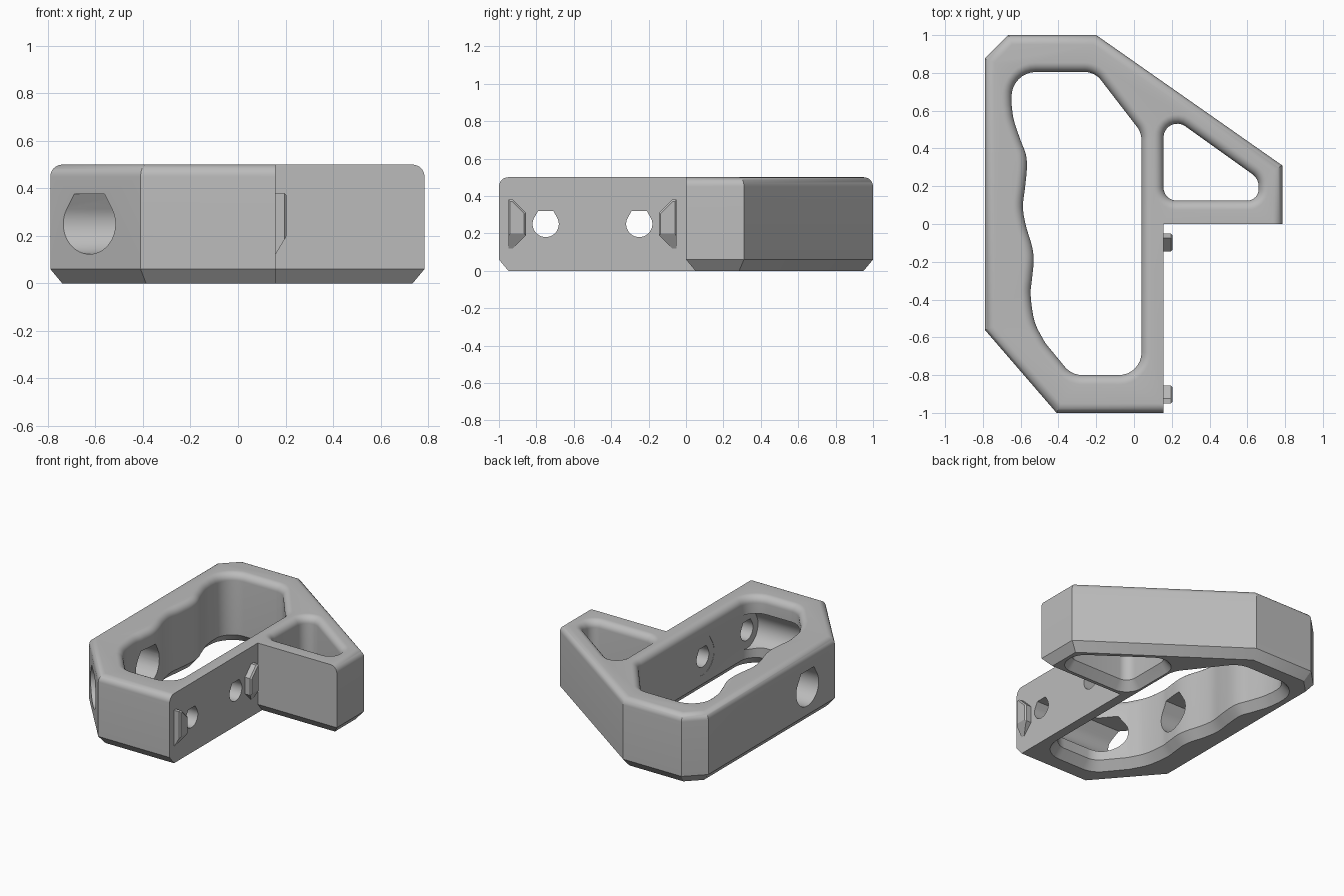
import bpy, bmesh, math
from mathutils import Vector, Matrix

if "Cube" in bpy.data.objects:
    bpy.data.objects.remove(bpy.data.objects["Cube"])

HEIGHT, ROUND, CHAMFER, CHAMFER_Z = 0.5, 0.05, 0.05, 0.06
WALL_X, BORE_Z = 0.157, 0.25

grey = bpy.data.materials.new("light_grey")
grey.use_nodes = True
grey.diffuse_color = (0.5, 0.5, 0.5, 1)
grey.node_tree.nodes["Principled BSDF"].inputs["Base Color"].default_value = (0.5, 0.5, 0.5, 1)


def rounded(corners, steps=8):
    """Counter-clockwise outline with a fillet at each (x, y, radius)."""
    out = []
    for i, (x, y, r) in enumerate(corners):
        c = Vector((x, y))
        if r == 0:
            out.append(c)
            continue
        d1 = (c - Vector(corners[i - 1][:2])).normalized()
        d2 = (Vector(corners[(i + 1) % len(corners)][:2]) - c).normalized()
        turn = math.atan2(d1.cross(d2), d1.dot(d2))
        start = c - d1 * r * math.tan(abs(turn) / 2)
        centre = start + Vector((-d1.y, d1.x)) * math.copysign(r, turn)
        for k in range(steps + 1):
            out.append(centre + Matrix.Rotation(turn * k / steps, 2) @ (start - centre))
    return out


def spline(points, steps=5):
    """Smooth curve through the points."""
    p = [Vector(q) for q in points]
    p = [2 * p[0] - p[1]] + p + [2 * p[-1] - p[-2]]
    out = []
    for a, b, c, d in zip(p, p[1:], p[2:], p[3:]):
        for k in range(steps):
            t = k / steps
            out.append(b + (c - a) * t / 2 + (2 * a - 5 * b + 4 * c - d) * t * t / 2
                       + (3 * b - a - 3 * c + d) * t ** 3 / 2)
    return out + [p[-2]]


def offset(outline, amount, weights=None):
    """Move every edge outward by amount times its weight."""
    n = len(outline)
    weights = weights or [1] * n
    normals = []
    for i in range(n):
        d = (outline[(i + 1) % n] - outline[i]).normalized()
        normals.append(Vector((d.y, -d.x)))
    out = []
    for i in range(n):
        n1, n2 = normals[i - 1], normals[i]
        a, b = amount * weights[i - 1], amount * weights[i]
        det = n1.cross(n2)
        if abs(det) < 1e-3:
            out.append(outline[i] + n2 * b)
        else:
            out.append(outline[i] + Vector((a * n2.y - b * n1.y, b * n1.x - a * n2.x)) / det)
    return out


def loft(name, rings, along_x=False):
    """Closed solid from (outline, level) rings."""
    bm = bmesh.new()
    loops = []
    for outline, w in rings:
        loops.append([bm.verts.new((w, p.x, p.y) if along_x else (p.x, p.y, w)) for p in outline])
    n = len(loops[0])
    for lo, hi in zip(loops, loops[1:]):
        for i in range(n):
            j = (i + 1) % n
            bm.faces.new((lo[i], lo[j], hi[j], hi[i]))
    bm.faces.new(loops[0][::-1])
    bm.faces.new(loops[-1])
    bmesh.ops.recalc_face_normals(bm, faces=bm.faces)
    mesh = bpy.data.meshes.new(name)
    bm.to_mesh(mesh)
    bm.free()
    mesh.materials.append(grey)
    obj = bpy.data.objects.new(name, mesh)
    bpy.context.collection.objects.link(obj)
    return obj


# Rounded top edge as (inset, level) pairs
arc = [(ROUND * (1 - math.cos(a)), HEIGHT - ROUND + ROUND * math.sin(a))
       for a in (math.pi / 2 * k / 8 for k in range(9))]

# Frame body: the mounting walls stay square, except the bottom of the wing front
outer = [Vector(p) for p in [(-0.79, 0.875), (-0.79, -0.56), (-0.41, -1), (WALL_X, -1), (WALL_X, 0),
                             (0.785, 0), (0.785, 0.31), (-0.2, 1), (-0.665, 1)]]
bottom_edges = [1, 1, 1, 0, 1, 1, 1, 1, 1]
top_edges = [1, 1, 1, 0, 0, 1, 1, 1, 1]
frame = loft("handle_frame", [(offset(outer, -CHAMFER, bottom_edges), 0), (outer, CHAMFER_Z)]
             + [(offset(outer, -d, top_edges), z) for d, z in arc])
cutters = []


def window(name, outline):
    rings = [(offset(outline, CHAMFER * 1.2), -CHAMFER_Z * 0.2), (outline, CHAMFER_Z)]
    rings += [(offset(outline, d), z) for d, z in arc]
    rings.append((offset(outline, ROUND), HEIGHT + 0.02))
    cutters.append(loft(name, rings))


# Grip opening with finger waves
wave = spline([(-0.648, 0.63), (-0.636, 0.55), (-0.602, 0.447), (-0.573, 0.37), (-0.567, 0.3),
               (-0.576, 0.2), (-0.588, 0.09), (-0.572, -0.01), (-0.542, -0.11), (-0.531, -0.19),
               (-0.54, -0.29), (-0.547, -0.38), (-0.525, -0.52), (-0.47, -0.63)])
window("grip_cutter", rounded([(0.04, -0.8, 0.12), (0.04, 0.483, 0.12), (-0.208, 0.805, 0.11),
                               (-0.65, 0.805, 0.13)] + [(p.x, p.y, 0) for p in wave]
                              + [(-0.33, -0.8, 0.12)]))

# Triangular opening in the wing
window("wing_cutter", rounded([(0.156, 0.124, 0.07), (0.66, 0.124, 0.06),
                               (0.66, 0.24, 0.08), (0.156, 0.6, 0.073)]))


# Screw bores with flattened tops, wide on the grip side
def bore(name, y, r, x0, x1):
    angles = [math.radians(150 + 240 * k / 32) for k in range(33)]
    outline = [Vector((y + r * math.cos(a), BORE_Z + r * math.sin(a))) for a in angles]
    flat = r * math.tan(math.radians(30))
    outline += [Vector((y + flat, BORE_Z + r)), Vector((y - flat, BORE_Z + r))]
    cutters.append(loft(name, [(outline, x0), (outline, x1)], along_x=True))


for y in (-0.75, -0.25):
    bore("access_cutter", y, 0.127, -1, 0.042)
    bore("screw_cutter", y, 0.07, 0, 0.3)

bpy.context.view_layer.objects.active = frame
for cutter in cutters:
    cutter.hide_render = True
    mod = frame.modifiers.new(cutter.name, 'BOOLEAN')
    mod.operation, mod.solver, mod.object = 'DIFFERENCE', 'EXACT', cutter
    bpy.ops.object.modifier_apply(modifier=mod.name)
for cutter in cutters:
    bpy.data.objects.remove(cutter)

bpy.ops.object.select_all(action='DESELECT')
frame.select_set(True)
bpy.ops.object.shade_smooth_by_angle(angle=math.radians(30))

# Locating tabs, mirrored about the middle of the mounting wall
half = [(0.45, -0.13), (0.45, 0.13), (0.425, 0.13), (0.355, 0.06), (0.355, -0.06), (0.425, -0.13)]
for name, side in (("rear_tab", 1), ("front_tab", -1)):
    outline = [Vector((-0.5 + side * y, BORE_Z + z)) for y, z in half][::side]
    tab = loft(name, [(outline, WALL_X - 0.01), (outline, 0.195),
                      (offset(outline, -0.01), 0.205)], along_x=True)
    # sloped underside
    bm = bmesh.new()
    bm.from_mesh(tab.data)
    cut = bmesh.ops.bisect_plane(bm, geom=bm.verts[:] + bm.edges[:] + bm.faces[:],
                                 plane_co=(WALL_X, 0, 0.12), plane_no=(0.08, 0, -0.048),
                                 clear_outer=True)
    bmesh.ops.holes_fill(bm, edges=[e for e in bm.edges if e.is_boundary])
    bmesh.ops.recalc_face_normals(bm, faces=bm.faces)
    bm.to_mesh(tab.data)
    bm.free()
